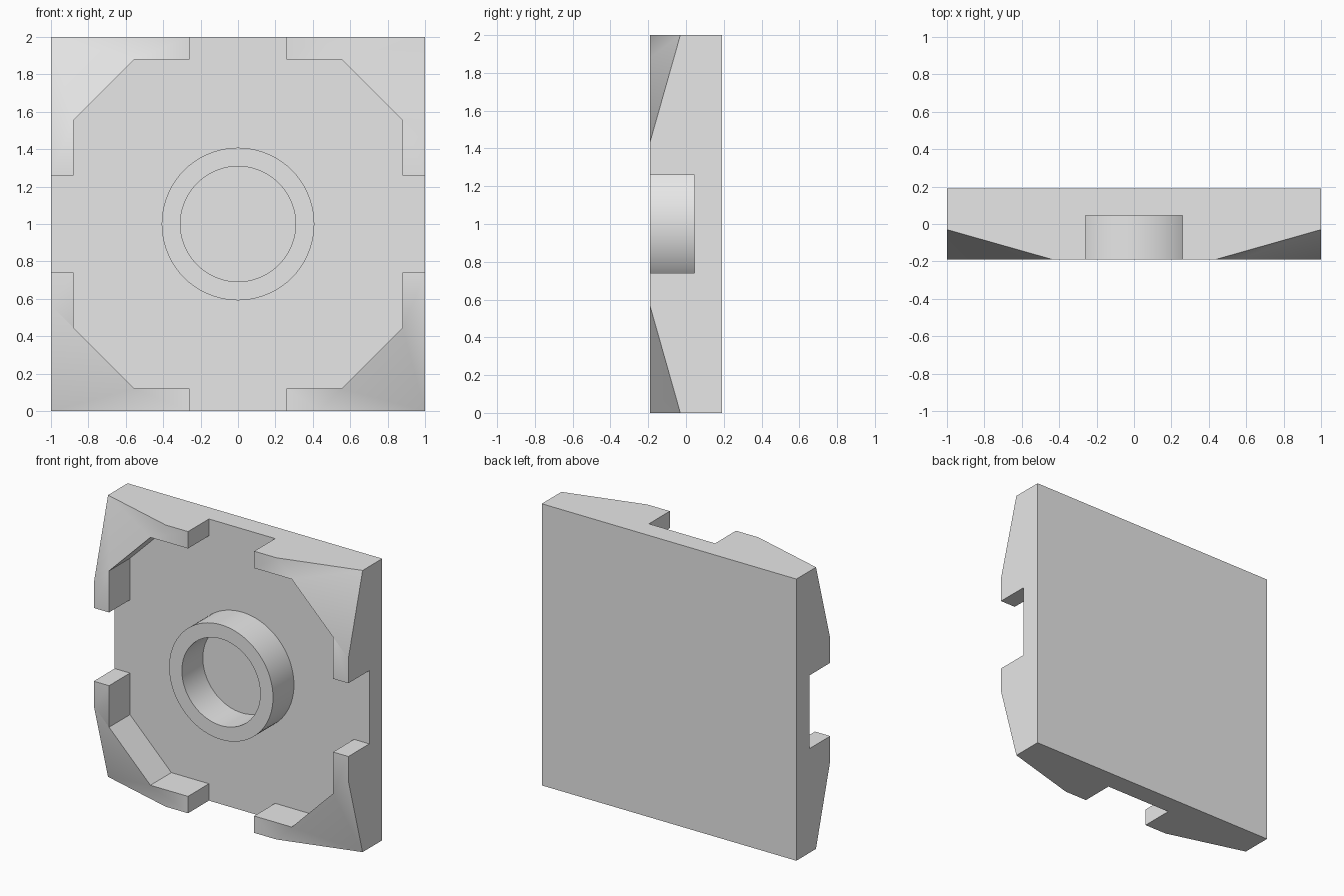
import bpy, bmesh, math
from mathutils import Vector, Matrix

HALF_DEPTH = 0.19     # front at -y, back at +y
FLOOR = 0.045         # front face of the thin back plate
SLOT = 0.26           # half width of the side gaps
INNER = 0.88          # inside face of the corner walls
DIAGONAL = 1.435      # |x| + |z| along the slanted inside wall
CENTRE = Vector((0, 0, 1))

if "Cube" in bpy.data.objects:
    bpy.data.objects.remove(bpy.data.objects["Cube"], do_unlink=True)

grey = bpy.data.materials.new("plain grey")
grey.use_nodes = True
grey.diffuse_color = (0.8, 0.8, 0.8, 1)
grey.node_tree.nodes["Principled BSDF"].inputs["Base Color"].default_value = (0.8, 0.8, 0.8, 1)


def make_object(name, bm):
    bmesh.ops.recalc_face_normals(bm, faces=bm.faces)
    mesh = bpy.data.meshes.new(name)
    bm.to_mesh(mesh)
    bm.free()
    mesh.materials.append(grey)
    obj = bpy.data.objects.new(name, mesh)
    bpy.context.collection.objects.link(obj)
    return obj


def select_only(obj):
    bpy.ops.object.select_all(action='DESELECT')
    obj.select_set(True)
    bpy.context.view_layer.objects.active = obj


# Square block with its four front corners sloped back
bm = bmesh.new()
bmesh.ops.create_cube(bm, size=1, matrix=Matrix.Translation(CENTRE)
                      @ Matrix.Diagonal((2, 2 * HALF_DEPTH, 2, 1)))
slope = 0.16 / (2 - DIAGONAL)
for sx in (-1, 1):
    for sz in (-1, 1):
        point = CENTRE + Vector((sx * DIAGONAL / 2, -HALF_DEPTH, sz * DIAGONAL / 2))
        cut = bmesh.ops.bisect_plane(
            bm, geom=bm.verts[:] + bm.edges[:] + bm.faces[:], plane_co=point,
            plane_no=Vector((sx * slope, -1, sz * slope)).normalized(), clear_outer=True)
        edges = [e for e in cut["geom_cut"] if isinstance(e, bmesh.types.BMEdge)]
        bmesh.ops.contextual_create(bm, geom=edges)
plate = make_object("plate_with_corner_walls", bm)

# Recess outline: an octagon whose four straight sides open into gaps
quarter = [(1.1, -SLOT), (1.1, SLOT), (INNER, SLOT),
           (INNER, DIAGONAL - INNER), (DIAGONAL - INNER, INNER), (SLOT, INNER)]
bm = bmesh.new()
outline = []
for turn in range(4):
    rotation = Matrix.Rotation(-turn * math.pi / 2, 3, 'Y')
    for x, z in quarter:
        outline.append(bm.verts.new(rotation @ Vector((x, FLOOR, z)) + CENTRE))
face = bm.faces.new(outline)
moved = bmesh.ops.extrude_face_region(bm, geom=[face], use_keep_orig=True)["geom"]
bmesh.ops.translate(bm, vec=(0, -0.5, 0),
                    verts=[v for v in moved if isinstance(v, bmesh.types.BMVert)])
cutter = make_object("recess_cutter", bm)
cutter.hide_render = True

# Carve the recess, then drop the cutter
select_only(plate)
carve = plate.modifiers.new("recess", 'BOOLEAN')
carve.operation = 'DIFFERENCE'
carve.solver = 'EXACT'
carve.object = cutter
bpy.ops.object.modifier_apply(modifier=carve.name)
bpy.data.objects.remove(cutter, do_unlink=True)
bm = bmesh.new()
bm.from_mesh(plate.data)
bmesh.ops.remove_doubles(bm, verts=bm.verts, dist=0.001)
bm.to_mesh(plate.data)
bm.free()

# Round collar standing on the recess floor
bm = bmesh.new()
profile = [(0.408, FLOOR + 0.01), (0.408, -HALF_DEPTH),
           (0.308, -HALF_DEPTH), (0.308, FLOOR + 0.01)]
verts = [bm.verts.new((r, y, 1)) for r, y in profile]
edges = [bm.edges.new((verts[i], verts[(i + 1) % 4])) for i in range(4)]
bmesh.ops.spin(bm, geom=verts + edges, cent=CENTRE, axis=(0, 1, 0),
               angle=2 * math.pi, steps=72, use_merge=True)
bmesh.ops.remove_doubles(bm, verts=bm.verts, dist=0.0001)
collar = make_object("centre_collar", bm)

for obj in (plate, collar):
    select_only(obj)
    bpy.ops.object.shade_smooth_by_angle(angle=math.radians(30))
